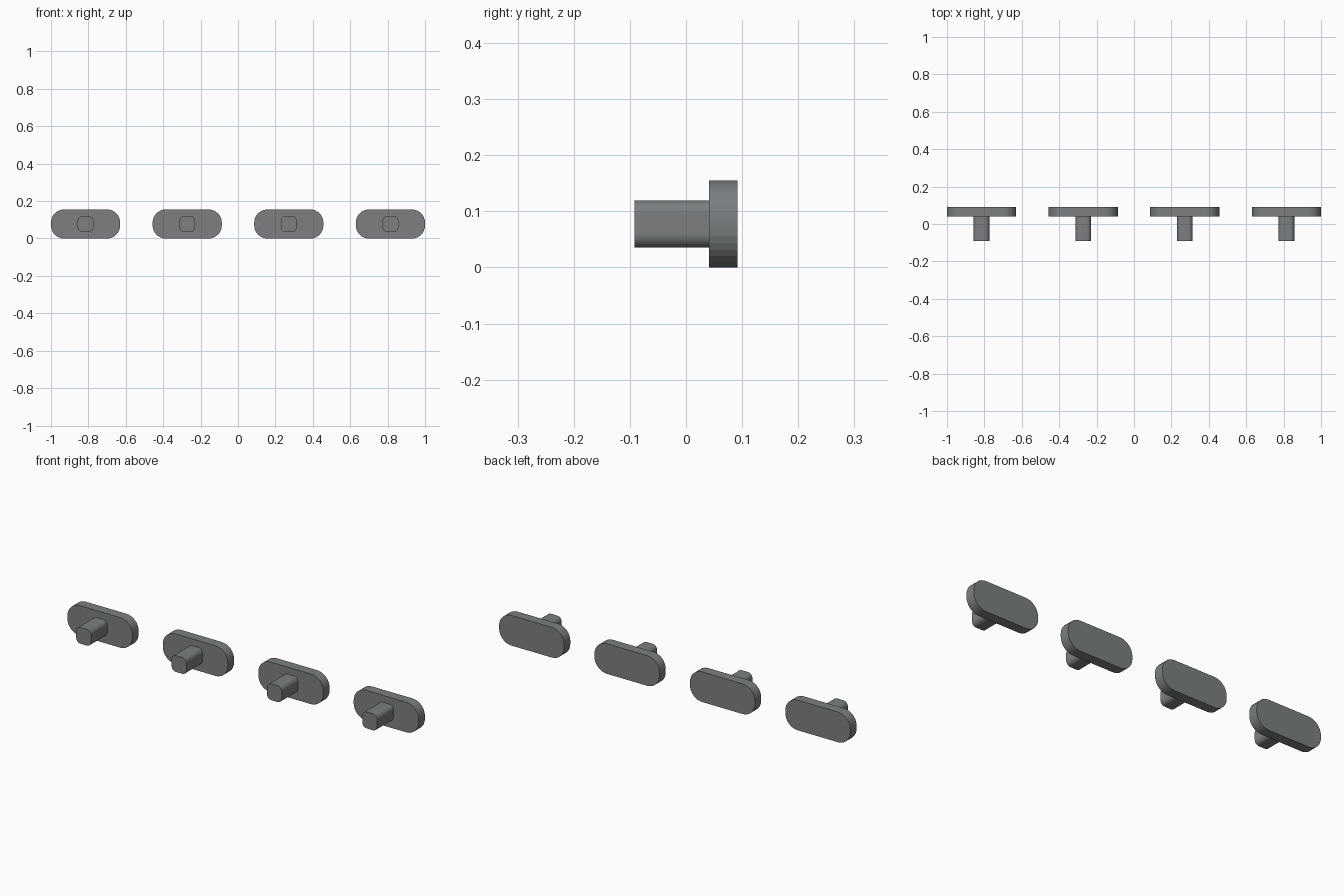
import bpy, bmesh
from math import sin, cos, pi

if "Cube" in bpy.data.objects:
    bpy.data.objects.remove(bpy.data.objects["Cube"])

ZC = 0.0775  # height of the shared centre line

dark = bpy.data.materials.new("dark_grey")
dark.diffuse_color = (0.2, 0.213, 0.22, 1)
dark.use_nodes = True
dark.node_tree.nodes["Principled BSDF"].inputs["Base Color"].default_value = dark.diffuse_color


def rounded_bar(name, cx, width, height, radius, y0, y1, steps=8):
    """Rounded rectangle in the xz plane, extruded along y."""
    bm = bmesh.new()
    ring = []
    corners = [(1, 1), (-1, 1), (-1, -1), (1, -1)]
    for i, (sx, sz) in enumerate(corners):
        for k in range(steps + 1):
            a = (i + k / steps) * pi / 2
            x = sx * (width / 2 - radius) + radius * cos(a)
            z = sz * (height / 2 - radius) + radius * sin(a)
            ring.append(bm.verts.new((x, y0, z)))
    face = bm.faces.new(ring)
    ext = bmesh.ops.extrude_face_region(bm, geom=[face], use_keep_orig=True)
    verts = [g for g in ext["geom"] if isinstance(g, bmesh.types.BMVert)]
    bmesh.ops.translate(bm, verts=verts, vec=(0, y1 - y0, 0))
    bmesh.ops.recalc_face_normals(bm, faces=bm.faces)
    mesh = bpy.data.meshes.new(name)
    bm.to_mesh(mesh)
    bm.free()
    mesh.materials.append(dark)
    obj = bpy.data.objects.new(name, mesh)
    obj.location = (cx, 0, ZC)
    bpy.context.collection.objects.link(obj)
    return obj


# Four identical buttons in a row: wide cap at the back, stem towards the front
for n in range(4):
    cx = -0.815 + n * 1.63 / 3
    rounded_bar(f"button_cap_{n + 1}", cx, 0.37, 0.155, 0.07, 0.041, 0.092)
    rounded_bar(f"button_stem_{n + 1}", cx, 0.084, 0.084, 0.024, -0.092, 0.041)
